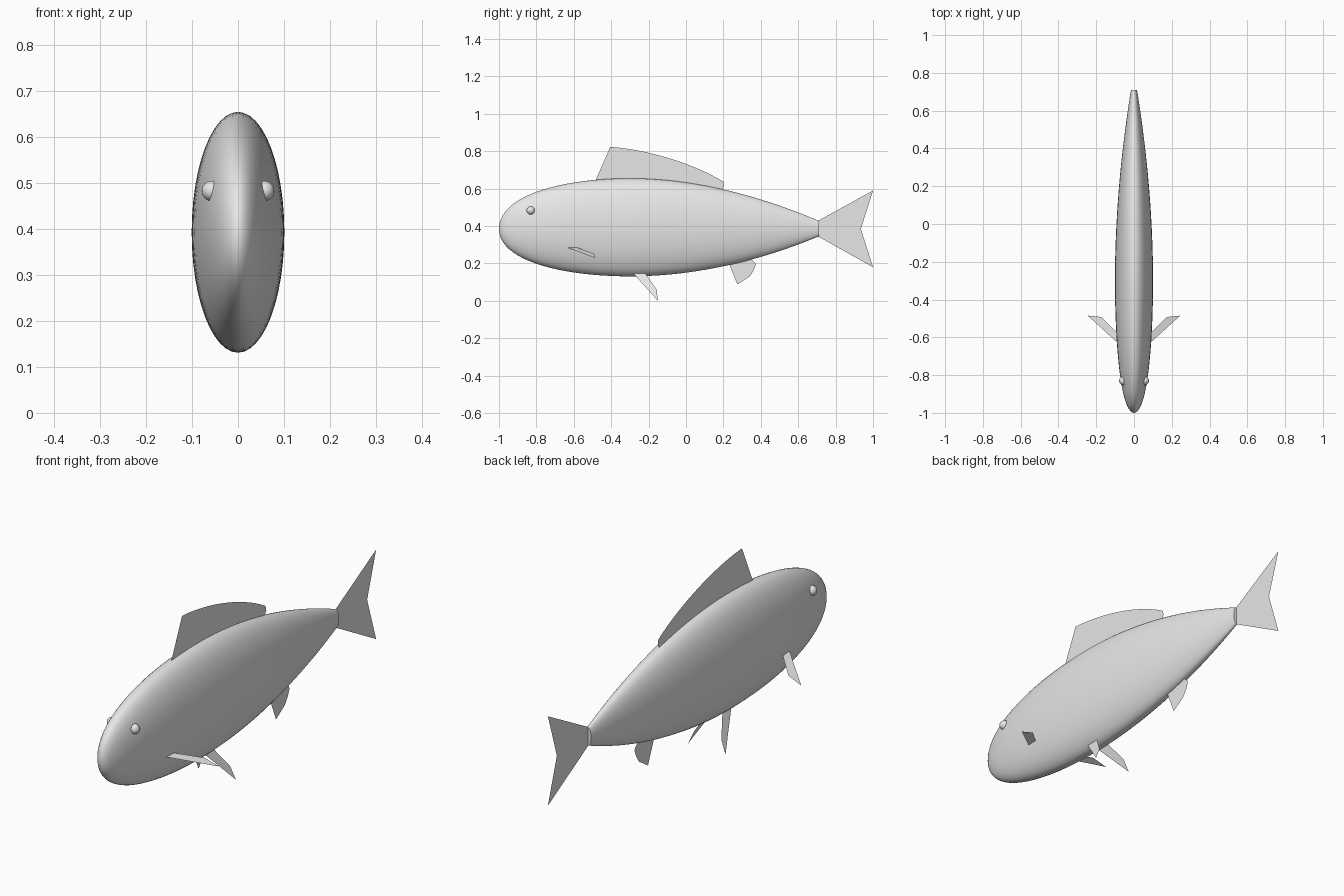
import bpy, bmesh, math
from mathutils import Vector
from mathutils.geometry import interpolate_bezier

cube = bpy.data.objects.get("Cube")
if cube:
    bpy.data.objects.remove(cube, do_unlink=True)

grey = bpy.data.materials.new("pale grey")
grey.use_nodes = True
grey.diffuse_color = (0.8, 0.8, 0.8, 1)
grey.node_tree.nodes["Principled BSDF"].inputs["Base Color"].default_value = (0.8, 0.8, 0.8, 1)


def add_object(name, bm, smooth=False):
    mesh = bpy.data.meshes.new(name)
    bm.to_mesh(mesh)
    bm.free()
    mesh.materials.append(grey)
    obj = bpy.data.objects.new(name, mesh)
    bpy.context.collection.objects.link(obj)
    if smooth:
        bpy.ops.object.select_all(action='DESELECT')
        obj.select_set(True)
        bpy.context.view_layer.objects.active = obj
        bpy.ops.object.shade_smooth_by_angle(angle=math.radians(40))
    return obj


def bezier(points, steps):
    return interpolate_bezier(*[Vector((y, z, 0)) for y, z in points], steps)


def outline(nose_z, nose_handle, mid_z, rear_handle, tail_z):
    """Half of the side profile, from the nose to the tail root."""
    front = bezier([(-1, nose_z), (-1, nose_handle), (-0.65, mid_z), (-0.3, mid_z)], 22)
    rear = bezier([(-0.3, mid_z), (0.05, mid_z), (0.4, rear_handle), (0.71, tail_z)], 24)
    return front + rear[1:]


def add_fin(name, points):
    """Flat sheet fin from its outline."""
    bm = bmesh.new()
    bm.faces.new([bm.verts.new(p) for p in points])
    return add_object(name, bm)


# Body: elliptical sections lofted between the back and belly lines
SIDES, WIDTH = 48, 0.385
back = outline(0.385, 0.57, 0.655, 0.56, 0.428)
belly = outline(0.385, 0.21, 0.131, 0.215, 0.345)
bm = bmesh.new()
nose = bm.verts.new((0, -1, 0.385))
rings = []
for top, low in zip(back[1:], belly[1:]):
    mid, half = (top.y + low.y) / 2, (top.y - low.y) / 2
    angles = [math.tau * i / SIDES for i in range(SIDES)]
    rings.append([bm.verts.new((WIDTH * half * math.cos(a), top.x, mid + half * math.sin(a)))
                  for a in angles])
for i in range(SIDES):
    j = (i + 1) % SIDES
    bm.faces.new((nose, rings[0][i], rings[0][j]))
    for a, b in zip(rings, rings[1:]):
        bm.faces.new((a[i], b[i], b[j], a[j]))
bm.faces.new(rings[-1])
bmesh.ops.recalc_face_normals(bm, faces=bm.faces)
add_object("body", bm, smooth=True)

# Centre fins, drawn in the side plane
crest = bezier([(-0.405, 0.823), (-0.2, 0.81), (0.05, 0.73), (0.2, 0.637)], 14)
dorsal = [(-0.49, 0.63)] + [(p.x, p.y) for p in crest] + [(0.205, 0.615), (0.19, 0.59), (-0.1, 0.6)]
tail = [(0.7, 0.425), (1, 0.59), (0.935, 0.385), (1, 0.18), (0.7, 0.348)]
anal = [(0.225, 0.21), (0.275, 0.088), (0.34, 0.13), (0.36, 0.16),
        (0.372, 0.19), (0.37, 0.204), (0.34, 0.23)]
for name, shape in (("dorsal_fin", dorsal), ("tail_fin", tail), ("anal_fin", anal)):
    add_fin(name, [(0, y, z) for y, z in shape])

# Paired fins and eyes
pectoral = [(0.075, -0.64), (0.245, -0.485), (0.175, -0.492), (0.075, -0.59)]
pelvic = [(-0.285, 0.15), (-0.15, 0.0), (-0.157, 0.06), (-0.22, 0.15)]
for side, sx in (("left", 1), ("right", -1)):
    add_fin(side + "_pectoral_fin", [(sx * x, y, 0.314 - 0.35 * x) for x, y in pectoral])
    add_fin(side + "_pelvic_fin", [(sx * (0.095 - 0.43 * z), y, z) for y, z in pelvic])
    bm = bmesh.new()
    bmesh.ops.create_uvsphere(bm, u_segments=24, v_segments=14, radius=0.022)
    bmesh.ops.translate(bm, verts=bm.verts, vec=(sx * 0.057, -0.83, 0.483))
    add_object(side + "_eye", bm, smooth=True)
